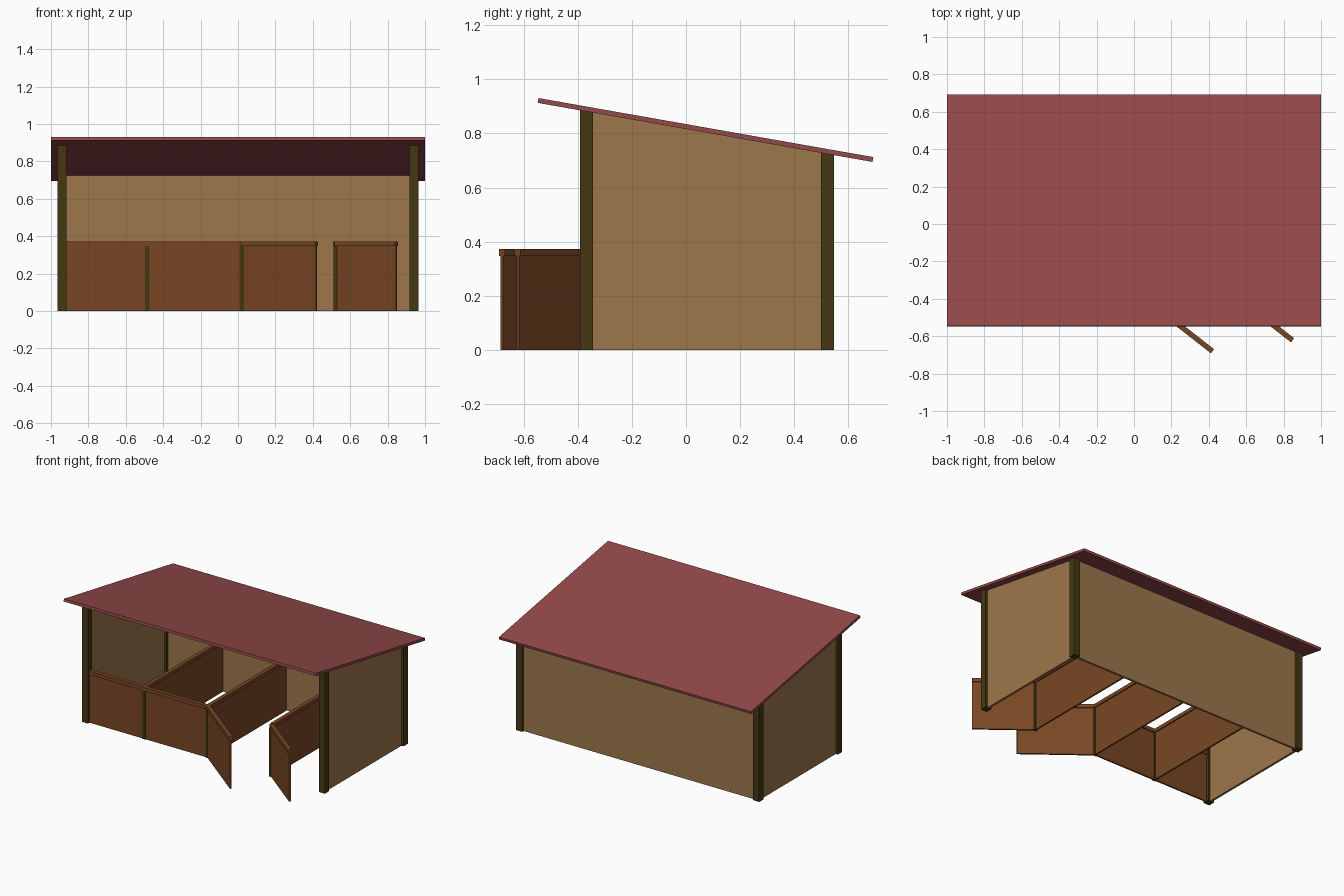
import bpy
import math
from mathutils import Matrix, Vector

cube = bpy.data.objects.get("Cube")
if cube:
    bpy.data.objects.remove(cube, do_unlink=True)


def material(name, rgb):
    m = bpy.data.materials.new(name)
    m.use_nodes = True
    m.diffuse_color = (*rgb, 1)
    m.node_tree.nodes["Principled BSDF"].inputs["Base Color"].default_value = (*rgb, 1)
    return m


ROOF = material("dull red roofing", (0.30, 0.067, 0.067))
BOARD = material("tan boards", (0.34, 0.185, 0.071))
POST = material("dark olive timber", (0.06, 0.04, 0.006))
WOOD = material("brown wood", (0.19, 0.062, 0.017))

PITCH = math.radians(10)
FRONT, BACK = -0.368, 0.523      # post centre lines in y
SIDE = 0.94                      # post centre line in x
PANEL_TOP, RAIL_TOP = 0.347, 0.373


def roof_underside(y):
    return 0.913 - math.tan(PITCH) * (y + 0.548)


def box(name, mat, x, y, z, slope_top=False):
    """Box from (min, max) ranges; the top can be cut to the roof pitch."""
    verts = []
    for top in (0, 1):
        for px, py in ((0, 0), (1, 0), (1, 1), (0, 1)):
            pz = roof_underside(y[py]) if top and slope_top else z[top]
            verts.append((x[px], y[py], pz))
    faces = [(3, 2, 1, 0), (4, 5, 6, 7)]
    faces += [(i, (i + 1) % 4, (i + 1) % 4 + 4, i + 4) for i in range(4)]
    mesh = bpy.data.meshes.new(name)
    mesh.from_pydata(verts, [], faces)
    mesh.materials.append(mat)
    obj = bpy.data.objects.new(name, mesh)
    bpy.context.collection.objects.link(obj)
    return obj


def around(c, width):
    return (c - width / 2, c + width / 2)


def railed_panel(name, start, angle, length):
    """Thin board with a wider rail on top, running from start at an angle."""
    place = Matrix.Translation(Vector((*start, 0))) @ Matrix.Rotation(angle, 4, "Z")
    for part, width, z in (("panel", 0.012, (0, PANEL_TOP)),
                           ("rail", 0.028, (PANEL_TOP, RAIL_TOP))):
        obj = box(f"{name}_{part}", WOOD, (0, length), around(0, width), z)
        obj.data.transform(place)


# Pitched roof slab
roof = box("roof", ROOF, (-1, 1), (0, 1.256), (0, 0.018))
roof.data.transform(Matrix.Translation((0, -0.548, 0.913)) @ Matrix.Rotation(-PITCH, 4, "X"))

# Corner posts and side walls
for side, s in (("left", 1), ("right", -1)):
    for end, y in (("front", FRONT), ("back", BACK)):
        box(f"{end}_{side}_post", POST, around(s * SIDE, 0.048), around(y, 0.048), (0, 1), True)
    box(f"{side}_wall", BOARD, around(s * SIDE, 0.016), (FRONT + 0.024, BACK - 0.024), (0, 1), True)

# Back wall
box("back_wall", BOARD, (-SIDE + 0.024, SIDE - 0.024), around(BACK, 0.016), (0, 1), True)

# Stall dividers with their short posts
dividers = (-0.485, 0.02, 0.523)
for i, x in enumerate(dividers, 1):
    box(f"stall_post_{i}", POST, around(x, 0.024), around(FRONT, 0.024), (0, PANEL_TOP))
    railed_panel(f"divider_{i}", (x, FRONT + 0.012), math.pi / 2, BACK - FRONT - 0.02)

# Closed gates on two stalls, open gates on the others
SWING = math.radians(-38)
railed_panel("closed_gate_1", (-SIDE + 0.024, FRONT), 0, SIDE - 0.024 + dividers[0])
railed_panel("closed_gate_2", (dividers[0], FRONT), 0, dividers[1] - dividers[0] + 0.012)
railed_panel("open_gate_1", (dividers[1], FRONT), SWING, 0.507)
railed_panel("open_gate_2", (dividers[2], FRONT), SWING, 0.412)
